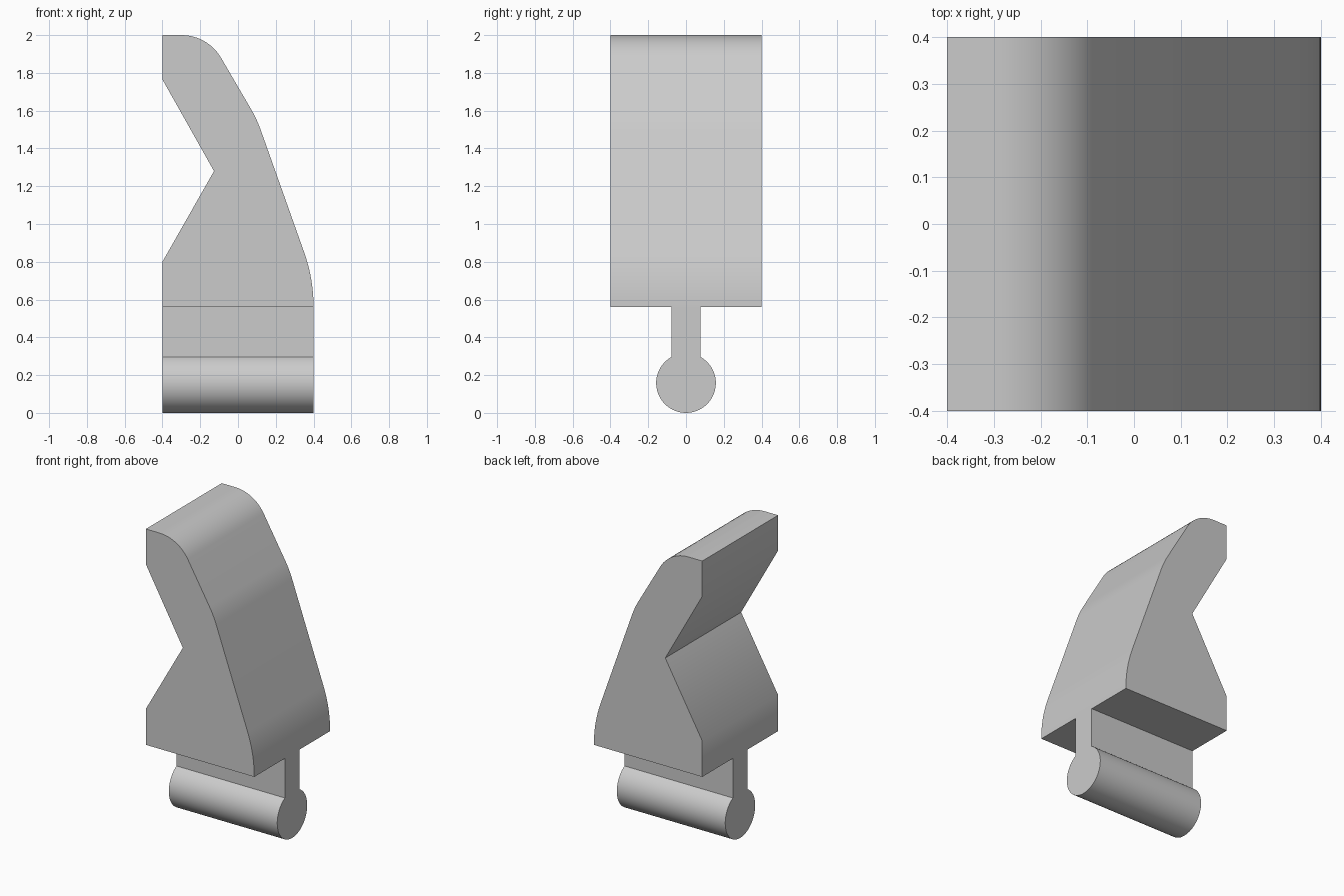
import bpy, bmesh, math
from mathutils import Vector

cube = bpy.data.objects.get("Cube")
if cube:
    bpy.data.objects.remove(cube, do_unlink=True)

# Single matte grey
grey = bpy.data.materials.new("light grey")
grey.use_nodes = True
colour = (0.6, 0.6, 0.6, 1)
grey.diffuse_color = colour
grey.node_tree.nodes["Principled BSDF"].inputs["Base Color"].default_value = colour

HALF = 0.4


def fillet(before, corner, after, length, steps=12):
    """Points of a circular arc rounding a corner, given its tangent length."""
    a, c, b = Vector(before), Vector(corner), Vector(after)
    u, v = (a - c).normalized(), (b - c).normalized()
    half = u.angle(v) / 2
    centre = c + (u + v).normalized() * length / math.cos(half)
    start, end = c + u * length - centre, c + v * length - centre
    sweep = start.angle(end)
    return [centre + (start * math.sin(sweep * (1 - i / steps))
                      + end * math.sin(sweep * i / steps)) / math.sin(sweep)
            for i in range(steps + 1)]


def extrude_profile(name, profile, place):
    """Extrude a closed outline from -HALF to HALF; place maps (u, v, depth) to xyz."""
    bm = bmesh.new()
    face = bm.faces.new([bm.verts.new(place(u, v, -HALF)) for u, v in profile])
    swept = bmesh.ops.extrude_face_region(bm, geom=[face], use_keep_orig=True)
    verts = [e for e in swept["geom"] if isinstance(e, bmesh.types.BMVert)]
    bmesh.ops.translate(bm, verts=verts, vec=place(0, 0, 2 * HALF))
    bmesh.ops.recalc_face_normals(bm, faces=bm.faces)
    mesh = bpy.data.meshes.new(name)
    bm.to_mesh(mesh)
    bm.free()
    mesh.materials.append(grey)
    obj = bpy.data.objects.new(name, mesh)
    bpy.context.collection.objects.link(obj)
    bpy.ops.object.select_all(action="DESELECT")
    obj.select_set(True)
    bpy.context.view_layer.objects.active = obj
    bpy.ops.object.shade_smooth_by_angle(angle=math.radians(30))
    return obj


# Curved body with a V notch in its left edge
notch = [(-0.4, 0.56), (-0.4, 0.8), (-0.127, 1.28), (-0.4, 1.765), (-0.4, 2)]
top, shoulder, hip, base = (-0.16, 2), (0.1, 1.555), (0.4, 0.71), (0.4, 0.56)
outline = notch + fillet(notch[-1], top, shoulder, 0.139)
outline += fillet(top, shoulder, hip, 0.06)
outline += fillet(shoulder, hip, base, 0.149)
outline.append(base)
extrude_profile("body", outline, lambda u, v, d: Vector((u, d, v)))

# Hinge: thin web running into a round pin
radius, web = 0.158, 0.077
opening = math.asin(web / radius)
pin = []
for i in range(49):
    a = opening + (2 * math.pi - 2 * opening) * i / 48
    pin.append((radius * math.sin(a), radius + radius * math.cos(a)))
keyhole = [(web, 0.56)] + pin + [(-web, 0.56)]
extrude_profile("hinge_pin", keyhole, lambda u, v, d: Vector((d, u, v)))
